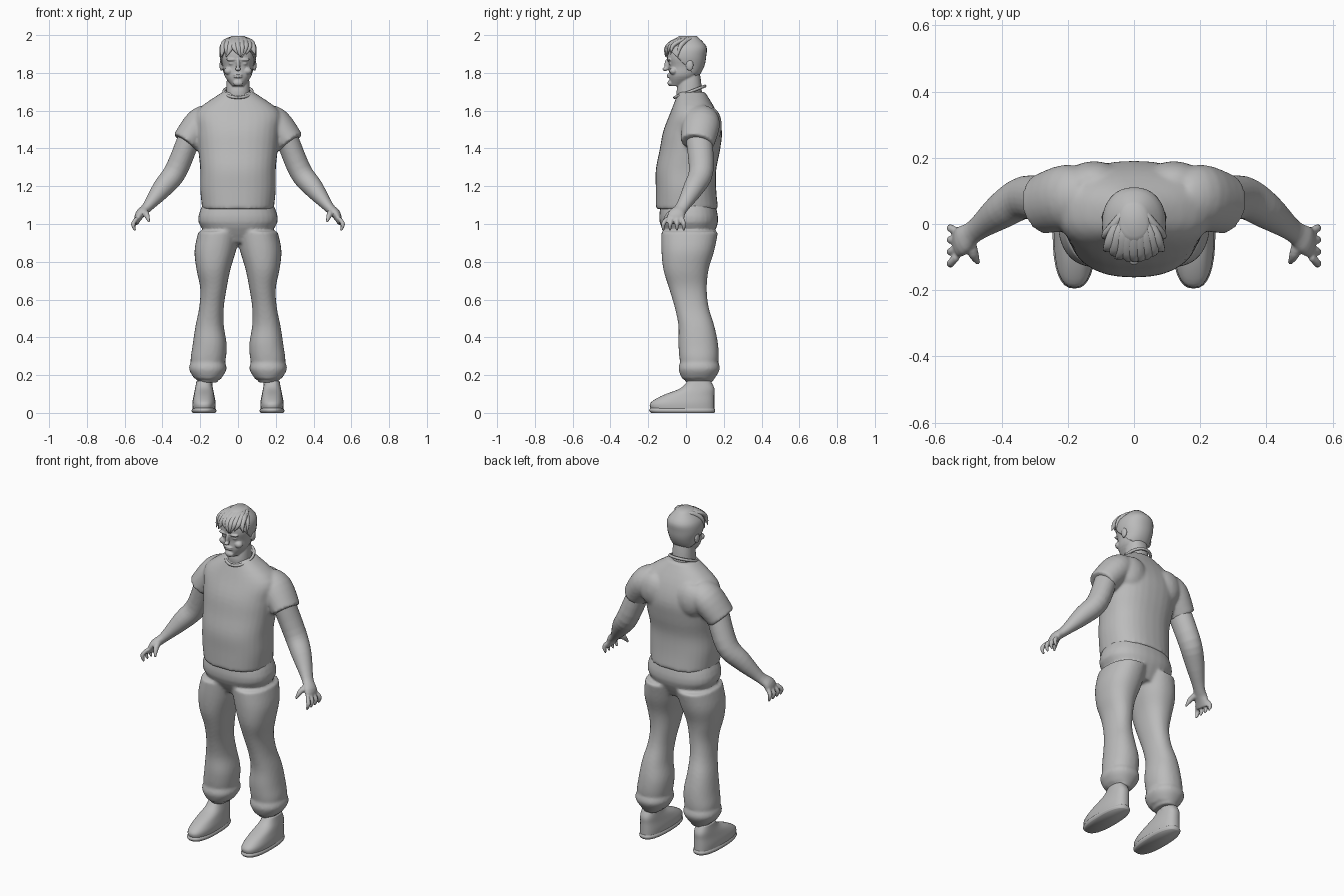
import bpy, bmesh, math, random
from mathutils import Vector, Matrix

default_cube = bpy.data.objects.get("Cube")
if default_cube:
    bpy.data.objects.remove(default_cube)

GREY = (.5, .5, .5, 1)
material = bpy.data.materials.new("plain grey")
material.use_nodes = True
material.diffuse_color = GREY
material.node_tree.nodes["Principled BSDF"].inputs["Base Color"].default_value = GREY
SIDES = {"left": 1, "right": -1}


def smooth_rows(rows, steps=4):
    """Catmull-Rom interpolation between rows of numbers."""
    rows = [Vector(row) for row in rows]
    padded = [rows[0]] + rows + [rows[-1]]
    result = []
    for before, start, end, after in zip(padded, padded[1:], padded[2:], padded[3:]):
        leave, arrive = (end - before) / 2, (after - start) / 2
        for k in range(steps):
            t = k / steps
            ease = t * t * (3 - 2 * t)
            result.append(start.lerp(end, ease) + leave * t * (1 - t) ** 2
                          - arrive * t * t * (1 - t))
    return result + [rows[-1]]


def skin(bm, frames, power, count):
    """Closed surface through rings given as (centre, u axis, v axis)."""
    def bend(value):
        return math.copysign(abs(value) ** power, value)
    angles = [math.tau * k / count for k in range(count)]
    loops = [[bm.verts.new(centre + u * bend(math.cos(a)) + v * bend(math.sin(a)))
              for a in angles] for centre, u, v in frames]
    faces = [bm.faces.new(loops[0]), bm.faces.new(loops[-1])]
    for low, high in zip(loops, loops[1:]):
        for k in range(count):
            j = (k + 1) % count
            faces.append(bm.faces.new((low[k], low[j], high[j], high[k])))
    bmesh.ops.recalc_face_normals(bm, faces=faces)


def stack(bm, bottom, top, widths, fronts, backs, centres=None, side=1, power=.9):
    """Evenly spaced level rings, each with a half width and a front and back limit."""
    last = len(widths) - 1
    centres = centres or [0] * len(widths)
    heights = [bottom + (top - bottom) * i / last for i in range(last + 1)]
    frames = []
    for z, x, width, front, back in smooth_rows(zip(heights, centres, widths, fronts, backs)):
        frames.append((Vector((side * x, (front + back) / 2, z)), Vector((width, 0, 0)),
                       Vector((0, (back - front) / 2, 0))))
    skin(bm, frames, power, count=32)


def limb(bm, path, thick, broad=None, side=1, across=(0, 1, 0), count=24):
    """Rings square to a path."""
    rows = smooth_rows((*point, t, b) for point, t, b in zip(path, thick, broad or thick))
    points = [Vector((side * row[0], row[1], row[2])) for row in rows]
    frames = []
    for i, point in enumerate(points):
        tangent = points[min(i + 1, len(points) - 1)] - points[max(i - 1, 0)]
        u = tangent.cross(Vector(across)).normalized()
        v = tangent.cross(u).normalized()
        frames.append((point, u * rows[i][3], v * rows[i][4]))
    skin(bm, frames, 1, count)


def ball(bm, centre, size):
    place = Matrix.Translation(centre) @ Matrix.Diagonal((*size, 1))
    bmesh.ops.create_uvsphere(bm, u_segments=20, v_segments=14, radius=1, matrix=place)


def pair(bm, centre, size):
    for side in SIDES.values():
        ball(bm, (side * centre[0], centre[1], centre[2]), size)


def skull(bm, grow=0):
    """Head volume, enlarged by grow for the hair."""
    stack(bm, bottom=1.73, top=1.988 + grow,
          widths=[w + grow for w in (.03, .07, .08, .09, .08, .03)],
          fronts=[y - grow for y in (-.08, -.09, -.09, -.1, -.09, -.03)],
          backs=[y + grow for y in (0, .06, .09, .1, .1, .05)])


def finish(name, bm, voxel=0, relax=0):
    """Make the object, optionally fusing its volumes into one skin."""
    mesh = bpy.data.meshes.new(name)
    for face in bm.faces:
        face.smooth = True
    bm.to_mesh(mesh)
    bm.free()
    mesh.materials.append(material)
    obj = bpy.data.objects.new(name, mesh)
    bpy.context.collection.objects.link(obj)
    if voxel:
        fuse = obj.modifiers.new("fuse", 'REMESH')
        fuse.mode, fuse.voxel_size, fuse.use_smooth_shade = 'VOXEL', voxel, True
        soften = obj.modifiers.new("soften", 'SMOOTH')
        soften.factor, soften.iterations = .5, relax
    return obj


# Shirt: torso, shoulder blades and sleeves
bm = bmesh.new()
stack(bm, bottom=1.08, top=1.7, power=.85,
      widths=[.19, .2, .2, .21, .22, .22, .08],
      fronts=[-.16, -.16, -.16, -.14, -.12, -.08, -.04],
      backs=[.17, .16, .16, .18, .19, .16, .1])
pair(bm, centre=(.12, .13, 1.52), size=(.09, .06, .1))
for side in SIDES.values():
    limb(bm, path=[(.14, .08, 1.57), (.2, .08, 1.53), (.28, .06, 1.43)],
         thick=[.07, .085, .075], broad=[.08, .1, .09], side=side)
finish("shirt", bm, voxel=.009, relax=5)

# Collar band, tilted down to the front
bm = bmesh.new()
rim = []
for k in range(41):
    angle = math.tau * k / 40
    rim.append((.075 * math.sin(angle), .02 - .08 * math.cos(angle), 1.7 - .03 * math.cos(angle)))
limb(bm, rim, thick=[.008] * len(rim), across=(0, .3, -1), count=10)
finish("collar", bm)

# Trousers: hips, baggy legs and gathered cuffs
bm = bmesh.new()
stack(bm, bottom=.9, top=1.12, power=.85,
      widths=[.12, .21, .18], fronts=[-.08, -.14, -.13], backs=[.12, .17, .15])
for side in SIDES.values():
    stack(bm, bottom=.16, top=.96, side=side,
          centres=[.16, .16, .15, .15, .14, .13, .13, .12, .1],
          widths=[.05, .09, .09, .075, .065, .07, .09, .11, .11],
          fronts=[0, -.03, -.04, -.04, -.06, -.09, -.12, -.13, -.13],
          backs=[.14, .17, .17, .15, .12, .11, .12, .15, .17])
    stack(bm, bottom=.18, top=.29, side=side, centres=[.16] * 3,
          widths=[.07, .1, .08], fronts=[-.02, -.04, -.02], backs=[.15, .18, .16])
finish("trousers", bm, voxel=.009, relax=4)

for label, side in SIDES.items():
    # Arm, hand, four fingers and a thumb
    bm = bmesh.new()
    limb(bm, side=side,
         path=[(.26, .07, 1.45), (.33, .08, 1.28), (.4, .04, 1.19), (.48, -.02, 1.09),
               (.52, -.05, 1.05), (.54, -.06, 1)],
         thick=[.06, .06, .053, .028, .025, .01], broad=[.07, .065, .055, .035, .045, .045])
    for i in range(4):
        base = -.1 + .026 * i
        bent = base - .02 + .01 * i
        limb(bm, side=side, count=14, thick=[.011, .012, .006],
             path=[(.535, base, 1.03), (.555, bent, 1), (.545, bent, .965)])
    limb(bm, side=side, count=14, thick=[.018, .016, .006],
         path=[(.5, -.04, 1.07), (.485, -.09, 1.05), (.47, -.12, 1.01)])
    finish(label + "_arm", bm, voxel=.005, relax=4)

    # Ankle, shoe and sole
    bm = bmesh.new()
    stack(bm, bottom=.08, top=.24, side=side, centres=[.17] * 2,
          widths=[.035] * 2, fronts=[.04] * 2, backs=[.12] * 2)
    finish(label + "_ankle", bm)
    bm = bmesh.new()
    stack(bm, bottom=.01, top=.17, side=side, power=.8, centres=[.18] * 5,
          widths=[.06, .062, .055, .047, .04], fronts=[-.18, -.19, -.13, -.03, .01],
          backs=[.15, .15, .15, .15, .13])
    finish(label + "_shoe", bm)
    bm = bmesh.new()
    stack(bm, bottom=0, top=.025, side=side, power=.8, centres=[.18] * 3,
          widths=[.06, .066, .06], fronts=[-.185, -.195, -.19], backs=[.15, .155, .15])
    finish(label + "_sole", bm)

# Head: skull, neck, nose, chin, lips, brows, eyes, cheeks and ears
bm = bmesh.new()
skull(bm)
stack(bm, bottom=1.62, top=1.82, widths=[.075, .064, .06, .055],
      fronts=[-.03, -.05, -.04, -.02], backs=[.09, .085, .08, .07])
ball(bm, centre=(0, -.1, 1.845), size=(.01, .014, .03))
ball(bm, centre=(0, -.11, 1.82), size=(.016, .015, .01))
ball(bm, centre=(0, -.084, 1.746), size=(.026, .014, .016))
for height in (1.779, 1.79):
    ball(bm, centre=(0, -.092, height), size=(.024, .01, .005))
pair(bm, centre=(.034, -.09, 1.87), size=(.03, .012, .008))
pair(bm, centre=(.034, -.082, 1.85), size=(.015, .01, .009))
pair(bm, centre=(.05, -.066, 1.81), size=(.024, .022, .02))
pair(bm, centre=(.088, .02, 1.84), size=(.01, .02, .03))
finish("head", bm, voxel=.004, relax=3)

# Hair cap trimmed along the hairline
bm = bmesh.new()
skull(bm, grow=.007)
bmesh.ops.bisect_plane(bm, geom=bm.verts[:] + bm.edges[:] + bm.faces[:], clear_inner=True,
                       plane_co=(0, -.1, 1.935), plane_no=(0, 1, 1))
shell = finish("hair_cap", bm).modifiers.new("thickness", 'SOLIDIFY')
shell.thickness, shell.offset = .01, -1

# Tousled locks swept over the forehead and temples
random.seed(4)
bm = bmesh.new()
for i in range(9):
    x = .019 * (i - 4)
    sway = random.uniform(-.025, .025)
    arch = 1 - (x / .1) ** 2
    y = -.05 - .05 * arch
    limb(bm, across=(1, 0, 0), count=10,
         path=[(x / 2, .03, 1.98), (x * .8, -.03, 1.96 + .02 * arch), (x, y, 1.94),
               (x + sway, y - .01, random.uniform(1.88, 1.9))],
         thick=[.004, .012, .011, .001], broad=[.006, .02, .018, .002])
for side in SIDES.values():
    limb(bm, side=side, count=10, thick=[.005, .013, .012, .001],
         path=[(.02, .06, 1.98), (.05, .01, 1.975), (.085, -.03, 1.94), (.093, -.045, 1.88)])
finish("hair_locks", bm)
